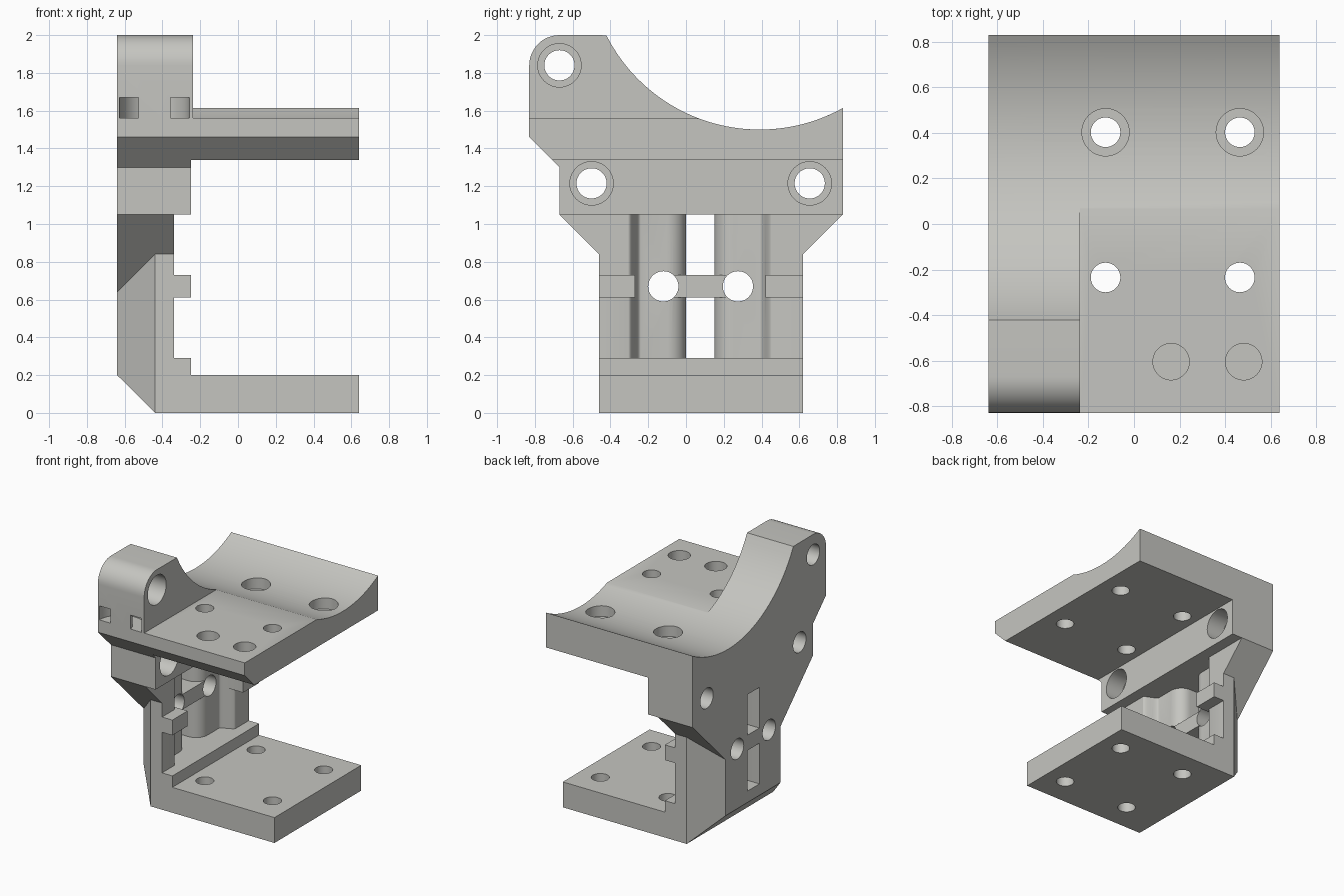
import bpy, bmesh, math
from mathutils import Vector

if "Cube" in bpy.data.objects:
    bpy.data.objects.remove(bpy.data.objects["Cube"])

grey = bpy.data.materials.new("light_grey")
grey.diffuse_color = (0.56, 0.56, 0.53, 1)
grey.use_nodes = True
grey.node_tree.nodes["Principled BSDF"].inputs["Base Color"].default_value = grey.diffuse_color


def make_object(name, bm):
    bmesh.ops.recalc_face_normals(bm, faces=bm.faces[:])
    mesh = bpy.data.meshes.new(name)
    bm.to_mesh(mesh)
    bm.free()
    mesh.materials.append(grey)
    obj = bpy.data.objects.new(name, mesh)
    bpy.context.collection.objects.link(obj)
    return obj


def prism(name, axis, profile, a, b):
    """Extrude a 2D profile along an axis from a to b."""
    place = {"x": lambda u, v: (a, u, v),
             "y": lambda u, v: (u, a, v),
             "z": lambda u, v: (u, v, a)}[axis]
    bm = bmesh.new()
    face = bm.faces.new([bm.verts.new(place(u, v)) for u, v in profile])
    moved = bmesh.ops.extrude_face_region(bm, geom=[face])["geom"]
    shift = Vector([(b - a) if k == axis else 0 for k in "xyz"])
    bmesh.ops.translate(bm, vec=shift, verts=[g for g in moved if isinstance(g, bmesh.types.BMVert)])
    return make_object(name, bm)


def box(name, x0, x1, y0, y1, z0, z1):
    return prism(name, "z", [(x0, y0), (x1, y0), (x1, y1), (x0, y1)], z0, z1)


def arc(cu, cv, r, start, end, n):
    """Points on an arc, angles in degrees."""
    angles = [math.radians(start + (end - start) * i / n) for i in range(n + 1)]
    return [(cu + r * math.cos(t), cv + r * math.sin(t)) for t in angles]


def rod(name, axis, u, v, r, a, b):
    return prism(name, axis, arc(u, v, r, 0, 360, 48)[:-1], a, b)


def combine(target, other, operation):
    mod = target.modifiers.new("combine", "BOOLEAN")
    mod.object, mod.operation, mod.solver = other, operation, "EXACT"
    bpy.ops.object.select_all(action="DESELECT")
    target.select_set(True)
    bpy.context.view_layer.objects.active = target
    bpy.ops.object.modifier_apply(modifier=mod.name)
    bpy.data.objects.remove(other, do_unlink=True)


# Cradle arc shared by the side cheek and the upper plate
CY, CZ, CR = 0.39, 2.41, 0.91


def cradle(y0, y1, n):
    ys = [y0 + (y1 - y0) * i / n for i in range(n + 1)]
    return [(y, CZ - math.sqrt(CR ** 2 - (y - CY) ** 2)) for y in ys]


# Tall cheek with a rounded front corner and the full cradle curve
body = prism("bracket", "x",
             [(-0.71, 1.34), (-0.83, 1.46)] + arc(-0.67, 1.84, 0.16, 180, 90, 12)
             + cradle(-0.422, 0.83, 40) + [(0.83, 1.34)], -0.64, -0.237)

# Upper plate, middle block and the slanted neck
additions = [
    prism("upper_plate", "x",
          [(-0.71, 1.34), (-0.83, 1.46), (-0.83, 1.56)]
          + cradle(0.067, 0.83, 26) + [(0.83, 1.34)], -0.4, 0.64),
    prism("middle_block", "x",
          [(-0.67, 1.05), (0.83, 1.05), (0.83, 1.34), (-0.71, 1.34), (-0.67, 1.30)], -0.64, -0.25),
    prism("neck", "x", [(-0.26, 0.64), (0.42, 0.64), (0.83, 1.05), (-0.67, 1.05)], -0.64, -0.34),
]

# Lower column with chamfered rear corners and bottom edge
bm = bmesh.new()
for x, ys, z0 in ((-0.64, (-0.26, 0.42), 0.2), (-0.44, (-0.46, 0.62), 0), (-0.34, (-0.46, 0.62), 0)):
    for y in ys:
        for z in (z0, 1.05):
            bm.verts.new((x, y, z))
bmesh.ops.convex_hull(bm, input=bm.verts[:])
bmesh.ops.dissolve_limit(bm, angle_limit=0.01, verts=bm.verts[:], edges=bm.edges[:])
additions.append(make_object("column", bm))

# Lower plate and its raised step
additions.append(prism("lower_plate", "y",
                       [(-0.40, 0), (0.64, 0), (0.64, 0.2), (-0.25, 0.2), (-0.25, 0.29), (-0.40, 0.29)],
                       -0.46, 0.62))
for part in additions:
    combine(body, part, "UNION")

# Shallow recess in the column with softly curved sides
MID = 0.075
side = []
for i in range(13):
    t = i / 12
    side.append((-0.39 - 0.05 * -math.cos(math.pi * t), -0.305 + 0.065 * t))
recess = [(-0.30, side[0][1])] + side
recess += [(x, 2 * MID - y) for x, y in reversed(recess)]
cutters = [prism("recess", "z", recess, 0.29, 1.05)]

# Two slots through the column, rounded on the recess side
lip = arc(-0.54, -0.10, 0.10, 0, 90, 10)
slot = [(-0.42, lip[0][1])] + lip + [(-0.70, 0)]
slot += [(x, 2 * MID - y) for x, y in reversed(slot)]
for z0, z1 in ((0.29, 0.61), (0.73, 1.05)):
    cutters.append(prism("slot", "z", slot, z0, z1))

# Cross holes through the column
for y in (-0.12, 0.275):
    cutters.append(rod("column_hole", "x", y, 0.67, 0.08, -0.8, -0.2))

# Counterbored cross holes in the block and cheek
for y, z in ((-0.50, 1.215), (0.655, 1.215), (-0.67, 1.84)):
    cutters.append(rod("cross_hole", "x", y, z, 0.08, -0.8, -0.1))
    cutters.append(rod("counterbore", "x", y, z, 0.115, -0.40, -0.1))

# Vertical holes through both plates, wider at the top under the cradle
for x in (-0.125, 0.465):
    for y in (-0.235, 0.403):
        cutters.append(rod("plate_hole", "z", x, y, 0.065, -0.1, 1.8))
    cutters.append(rod("plate_counterbore", "z", x, 0.403, 0.104, 1.42, 1.8))

# Blind round pockets near the front of the upper plate
for x in (0.163, 0.482):
    cutters.append(rod("blind_pocket", "z", x, -0.605, 0.08, 1.46, 1.7))

# Curved tie tunnel opening twice on the front face
tunnel = arc(-0.443, -0.83, 0.185, 0, 180, 24) + arc(-0.443, -0.83, 0.085, 180, 0, 24)
tunnel = [(-0.258, -0.9)] + tunnel[:25] + [(-0.628, -0.9), (-0.528, -0.9)] + tunnel[25:] + [(-0.358, -0.9)]
cutters.append(prism("tie_tunnel", "z", tunnel, 1.56, 1.67))

for cutter in cutters:
    combine(body, cutter, "DIFFERENCE")

# Small ledges beside the recess
for y0, y1 in ((-0.46, -0.27), (0.42, 0.62)):
    combine(body, box("ledge", -0.44, -0.25, y0, y1, 0.61, 0.73), "UNION")

bpy.ops.object.select_all(action="DESELECT")
body.select_set(True)
bpy.context.view_layer.objects.active = body
bpy.ops.object.shade_smooth_by_angle(angle=math.radians(30))
